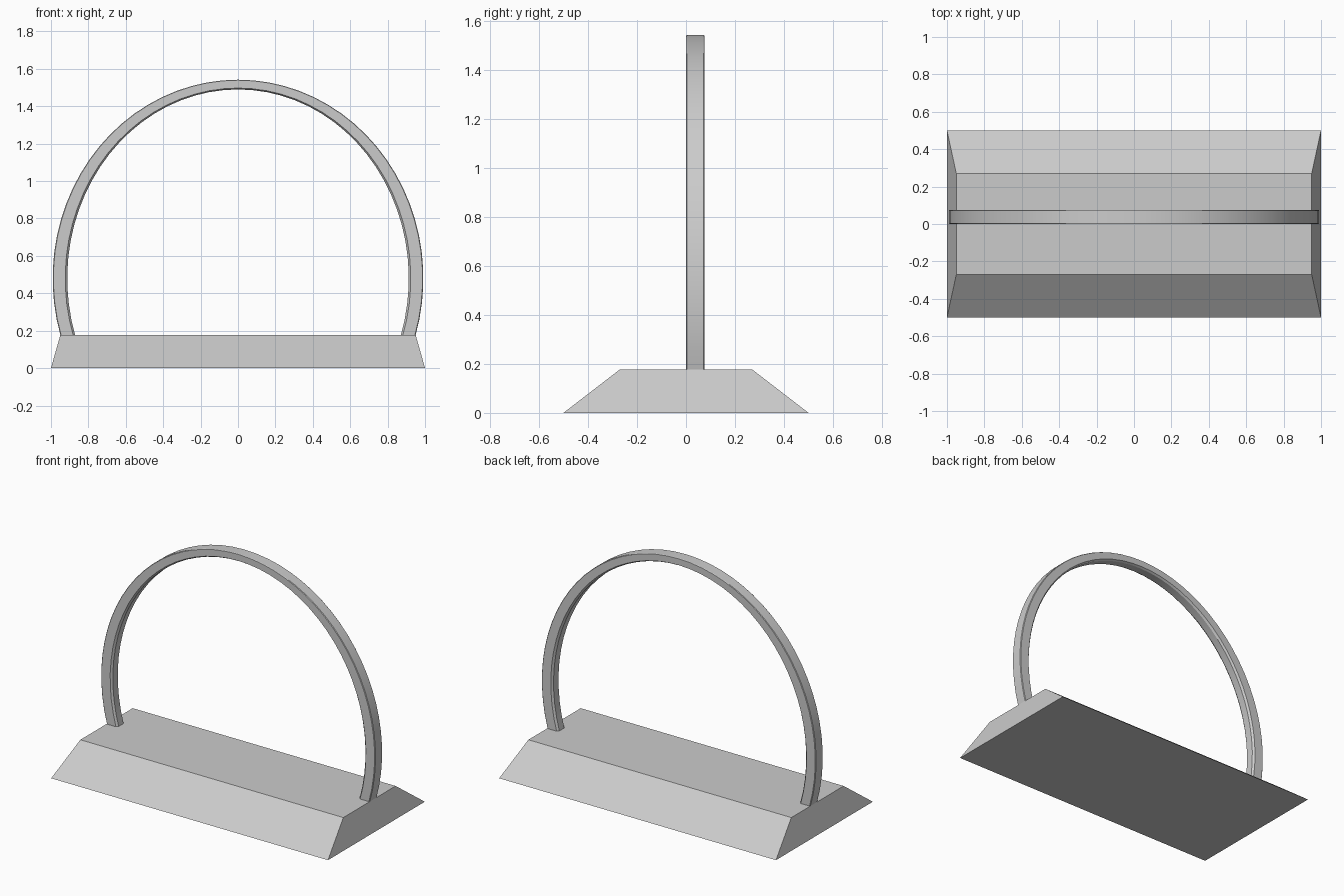
import bpy, bmesh
from math import sin, cos, pi, asin, radians

if "Cube" in bpy.data.objects:
    bpy.data.objects.remove(bpy.data.objects["Cube"])


def make_object(name, bm):
    bmesh.ops.recalc_face_normals(bm, faces=bm.faces)
    mesh = bpy.data.meshes.new(name)
    bm.to_mesh(mesh)
    bm.free()
    obj = bpy.data.objects.new(name, mesh)
    bpy.context.collection.objects.link(obj)
    return obj


def bridge(bm, a, b):
    n = len(a)
    for i in range(n):
        bm.faces.new((a[i], a[(i + 1) % n], b[(i + 1) % n], b[i]))


def loft(name, rings):
    bm = bmesh.new()
    loops = [[bm.verts.new(p) for p in ring] for ring in rings]
    for a, b in zip(loops, loops[1:]):
        bridge(bm, a, b)
    bm.faces.new(loops[0])
    bm.faces.new(loops[-1])
    return make_object(name, bm)


# Sloped base
def rect(x, y, z):
    return [(-x, -y, z), (x, -y, z), (x, y, z), (-x, y, z)]


loft("base", [rect(1.0, 0.5, 0), rect(0.95, 0.27, 0.177)])

# Handle: section as (y, t), t = 0 on the inner ellipse, 1 on the outer
SECTION = [(0.0, 0.14), (0.012, 0.0), (0.063, 0.0), (0.076, 0.14),
           (0.076, 0.95), (0.072, 1.0), (0.004, 1.0), (0.0, 0.95)]
CENTER, FOOT, STEPS = 0.48, 0.174, 44


def handle_ring(f):
    ring = []
    for y, t in SECTION:
        rx, rz = 0.913 + 0.078 * t, 1.01 + 0.052 * t
        low = asin((FOOT - CENTER) / rz)      # where this ellipse meets the base
        a = low + (pi - 2 * low) * f
        ring.append((rx * cos(a), y, CENTER + rz * sin(a)))
    return ring


handle = loft("arched_handle", [handle_ring(i / STEPS) for i in range(STEPS + 1)])
bpy.context.view_layer.objects.active = handle
handle.select_set(True)
bpy.ops.object.shade_smooth_by_angle(angle=radians(25))
